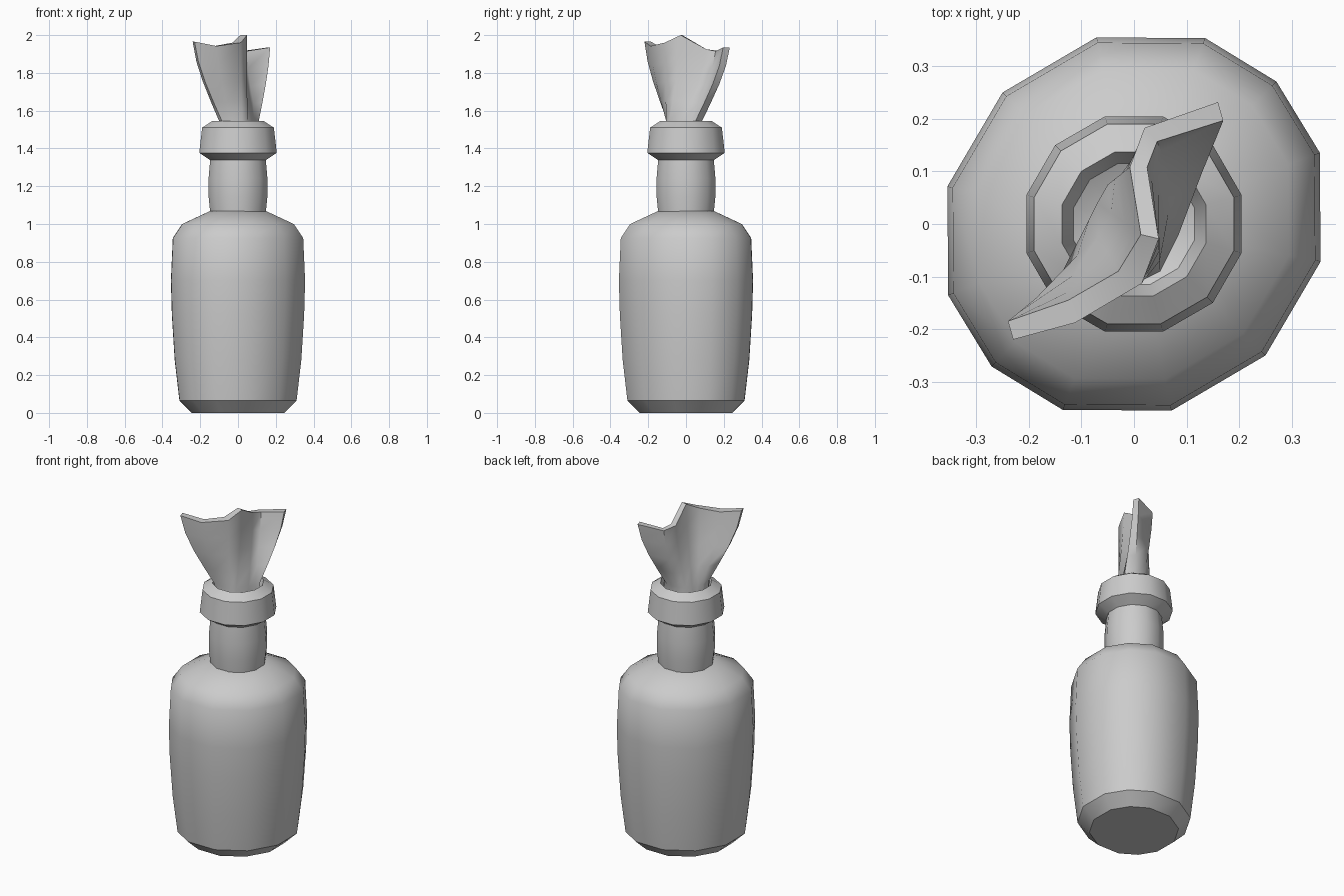
import bpy, bmesh, math
from mathutils import Vector

cube = bpy.data.objects.get("Cube")
if cube:
    bpy.data.objects.remove(cube)

grey = bpy.data.materials.new("plain grey")
grey.use_nodes = True
colour = (0.6, 0.6, 0.6, 1)
grey.diffuse_color = colour
grey.node_tree.nodes["Principled BSDF"].inputs["Base Color"].default_value = colour


def finish(name, bm, angle):
    """Turn a bmesh into a named, coloured object with sharp edges kept."""
    bmesh.ops.recalc_face_normals(bm, faces=bm.faces)
    mesh = bpy.data.meshes.new(name)
    bm.to_mesh(mesh)
    bm.free()
    mesh.materials.append(grey)
    obj = bpy.data.objects.new(name, mesh)
    bpy.context.collection.objects.link(obj)
    bpy.ops.object.select_all(action="DESELECT")
    obj.select_set(True)
    bpy.context.view_layer.objects.active = obj
    bpy.ops.object.shade_smooth_by_angle(angle=math.radians(angle))


def bridge(bm, low, high):
    n = len(low)
    for i in range(n):
        j = (i + 1) % n
        bm.faces.new((low[i], low[j], high[j], high[i]))


def loft(name, rings, angle):
    """Skin closed rings of points and cap both ends."""
    bm = bmesh.new()
    rows = [[bm.verts.new(p) for p in ring] for ring in rings]
    for low, high in zip(rows, rows[1:]):
        bridge(bm, low, high)
    bm.faces.new(rows[0])
    bm.faces.new(rows[-1])
    finish(name, bm, angle)


def lathe(name, outline, profile, angle=33.5):
    loft(name, [[(r * x, r * y, z) for x, y in outline] for r, z in profile], angle)


# Twelve-sided outlines: a regular one, and one drawn out along a diagonal
edge = 1 / math.cos(math.pi / 12)
regular = [(edge * math.cos(a), edge * math.sin(a))
           for a in (math.pi / 12 + i * math.pi / 6 for i in range(12))]
quarter = [(1.08, 0), (0.975, 0.434), (0.565, 0.85), (0, 0.997)]
half = quarter + [(-u, v) for u, v in quarter[2::-1]]
diagonal = half + [(u, -v) for u, v in half[-2:0:-1]]
skewed = [((u - v) * math.sqrt(0.5), (u + v) * math.sqrt(0.5)) for u, v in diagonal]

# Bottle
lathe("bottle_body", skewed, [(0.245, 0), (0.31, 0.065), (0.335, 0.28), (0.35, 0.52),
                              (0.355, 0.7), (0.345, 0.925), (0.295, 1), (0.145, 1.07)])
lathe("bottle_neck", regular, [(0.145, 1.04), (0.155, 1.14), (0.156, 1.24), (0.147, 1.34)])
lathe("bottle_collar", regular, [(0.135, 1.33), (0.205, 1.377), (0.19, 1.51),
                                 (0.137, 1.545), (0.115, 1.47), (0.04, 1.43)])

# Cloth: a thin wavy strip at the top, gathered into a thick wad in the mouth
heights = [1.965, 1.942, 1.96, 2, 1.925, 1.915, 1.935]
back_top = [(-.24, -.185), (-.125, -.145), (-.03, -.09), (.013, -.02),
            (-.008, .108), (.02, .183), (.16, .232)]
front_top = [(-.23, -.22), (-.112, -.188), (.015, -.113), (.047, -.028),
             (.025, .108), (.044, .157), (.17, .197)]
back_foot = [(-.1, -.07), (-.1, -.02), (-.085, .01), (-.07, .04),
             (-.05, .075), (0, .085), (.07, .085)]
front_foot = [(-.085, -.1), (-.04, -.105), (.02, -.105), (.05, -.09),
              (.085, -.02), (.1, .02), (.11, .05)]
foot = front_foot + back_foot[::-1]
top = front_top + back_top[::-1]
tops = heights + heights[::-1]
rings = [[(x, y, 1.45) for x, y in foot]]
for rise, spread in ((0, 0), (0.25, 0.32), (0.5, 0.62), (0.75, 0.86), (1, 1)):
    rings.append([Vector((*a, 1.545)).lerp(Vector((*b, 1.545)), spread)
                  + Vector((0, 0, rise * (z - 1.545)))
                  for a, b, z in zip(foot, top, tops)])

bm = bmesh.new()
rows = [[bm.verts.new(p) for p in ring] for ring in rings]
for low, high in zip(rows, rows[1:]):
    bridge(bm, low, high)
for row in (rows[0], rows[-1]):
    for i in range(6):
        bm.faces.new((row[i], row[i + 1], row[12 - i], row[13 - i]))
finish("cloth_stopper", bm, 50)
